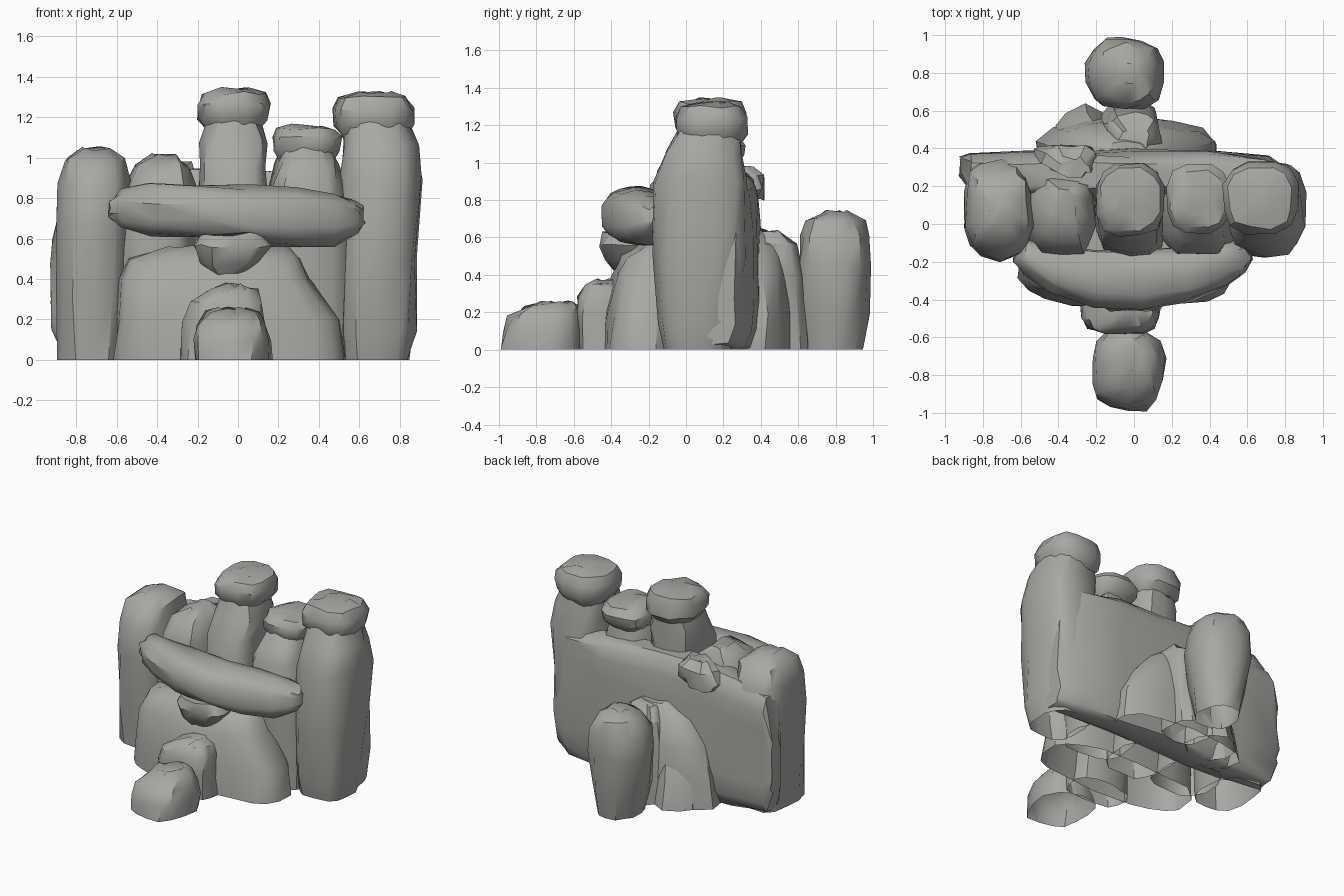
import bpy, math, random
from mathutils import Vector

random.seed(7)

stone = bpy.data.materials.new("stone")
stone.diffuse_color = (0.40, 0.39, 0.37, 1)


def power(v, e):
    return math.copysign(abs(v) ** e, v)


def rock(name, rings, axis='z', sides=14, square=0.7, jitter=0.014, angle=38):
    """Loft rounded-square rings (t, centre a, centre b, radius a, radius b) along an axis."""
    verts, faces = [], []
    for t, ca, cb, ra, rb in rings:
        for i in range(sides):
            q = 2 * math.pi * (i + 0.5) / sides
            a = ca + ra * power(math.cos(q), square)
            b = cb + rb * power(math.sin(q), square)
            p = Vector((a, b, t)) if axis == 'z' else Vector((t, a, b))
            p += Vector([random.uniform(-jitter, jitter) for _ in range(3)])
            if (axis == 'z' and t == 0) or p.z < 0:
                p.z = 0
            verts.append(p)
    for r in range(len(rings) - 1):
        for i in range(sides):
            j = (i + 1) % sides
            faces.append((r * sides + i, r * sides + j, (r + 1) * sides + j, (r + 1) * sides + i))
    if rings[0][0] != 0:  # stones resting on the ground stay open underneath
        faces.append(tuple(reversed(range(sides))))
    faces.append(tuple(range((len(rings) - 1) * sides, len(rings) * sides)))
    mesh = bpy.data.meshes.new(name)
    mesh.from_pydata(verts, [], faces)
    mesh.update()
    mesh.materials.append(stone)
    ob = bpy.data.objects.new(name, mesh)
    bpy.context.collection.objects.link(ob)
    bpy.ops.object.select_all(action='DESELECT')
    ob.select_set(True)
    bpy.context.view_layer.objects.active = ob
    bpy.ops.object.shade_smooth_by_angle(angle=math.radians(angle))
    return ob


def cap(name, x, y, z0, z1, rx, ry):
    """Overhanging rounded stone on top of a tower."""
    h = z1 - z0
    rock(name, [(z0, x, y, rx * 0.72, ry * 0.72), (z0 + h * 0.3, x, y, rx * 0.97, ry * 0.97),
                (z0 + h * 0.65, x, y, rx, ry), (z0 + h * 0.9, x, y, rx * 0.84, ry * 0.84),
                (z1, x, y, rx * 0.4, ry * 0.4)], sides=12, square=0.75, jitter=0.01)


# Outer pillars
rock("left_pillar", [(0, -0.72, 0.08, 0.165, 0.22), (0.3, -0.72, 0.08, 0.185, 0.25),
                     (0.65, -0.715, 0.08, 0.18, 0.27), (0.88, -0.71, 0.08, 0.175, 0.26),
                     (0.99, -0.71, 0.08, 0.145, 0.19), (1.045, -0.71, 0.08, 0.07, 0.09)])
rock("right_pillar", [(0, 0.68, 0.06, 0.17, 0.19), (0.15, 0.69, 0.06, 0.19, 0.21),
                      (0.5, 0.70, 0.08, 0.19, 0.25), (0.9, 0.71, 0.08, 0.20, 0.25),
                      (1.05, 0.70, 0.10, 0.19, 0.21), (1.22, 0.68, 0.13, 0.15, 0.15)])
cap("right_pillar_cap", 0.67, 0.14, 1.09, 1.32, 0.205, 0.195)

# Inner towers
rock("centre_tower", [(0, -0.02, 0.05, 0.20, 0.22), (0.6, -0.02, 0.04, 0.18, 0.24),
                      (0.95, -0.02, 0.06, 0.17, 0.22), (1.08, -0.02, 0.10, 0.165, 0.18),
                      (1.2, -0.02, 0.12, 0.13, 0.15)])
cap("centre_tower_cap", -0.02, 0.13, 1.13, 1.34, 0.185, 0.195)
rock("right_inner_tower", [(0, 0.34, 0.06, 0.22, 0.20), (0.6, 0.34, 0.06, 0.22, 0.23),
                           (0.88, 0.34, 0.06, 0.18, 0.22), (0.98, 0.34, 0.08, 0.15, 0.18),
                           (1.06, 0.34, 0.12, 0.11, 0.14)])
cap("right_inner_cap", 0.34, 0.13, 0.98, 1.16, 0.175, 0.185)
rock("left_inner_tower", [(0, -0.40, 0.06, 0.20, 0.20), (0.55, -0.40, 0.05, 0.19, 0.21),
                          (0.85, -0.38, 0.05, 0.18, 0.21), (0.96, -0.37, 0.07, 0.13, 0.17),
                          (1.01, -0.36, 0.10, 0.06, 0.09)])
rock("left_inner_stone", [(0.80, -0.38, 0.35, 0.10, 0.06), (0.86, -0.36, 0.36, 0.16, 0.07),
                          (0.93, -0.34, 0.34, 0.14, 0.07), (0.97, -0.32, 0.30, 0.08, 0.05)])

# Back wall
rock("back_wall", [(-0.915, 0.30, 0.38, 0.05, 0.22), (-0.86, 0.27, 0.43, 0.10, 0.42),
                   (-0.6, 0.26, 0.45, 0.125, 0.46), (-0.3, 0.26, 0.46, 0.135, 0.48),
                   (0.0, 0.26, 0.46, 0.135, 0.48), (0.4, 0.26, 0.45, 0.13, 0.47),
                   (0.7, 0.23, 0.44, 0.13, 0.45), (0.85, 0.18, 0.45, 0.08, 0.42)],
     axis='x', sides=16, square=0.5)

# Forward-bowed horizontal beam
rock("front_beam", [(-0.63, -0.17, 0.745, 0.03, 0.035), (-0.57, -0.18, 0.75, 0.09, 0.09),
                    (-0.43, -0.23, 0.745, 0.13, 0.125), (-0.2, -0.285, 0.735, 0.155, 0.14),
                    (0.05, -0.29, 0.715, 0.155, 0.15), (0.3, -0.26, 0.705, 0.145, 0.15),
                    (0.48, -0.21, 0.695, 0.12, 0.125), (0.58, -0.18, 0.70, 0.08, 0.08),
                    (0.62, -0.17, 0.71, 0.03, 0.04)], axis='x', square=0.75)

# Front base and stones
rock("front_base", [(0, -0.04, -0.22, 0.57, 0.22), (0.2, -0.05, -0.21, 0.545, 0.22),
                    (0.4, -0.11, -0.19, 0.47, 0.20), (0.5, -0.11, -0.16, 0.43, 0.18),
                    (0.56, -0.06, -0.12, 0.30, 0.14)], sides=18, square=0.65)
rock("under_beam_stone", [(0.42, -0.06, -0.30, 0.08, 0.08), (0.48, -0.04, -0.32, 0.14, 0.11),
                          (0.56, -0.03, -0.34, 0.19, 0.13), (0.62, -0.03, -0.33, 0.16, 0.12)])
rock("front_step", [(0, -0.07, -0.45, 0.21, 0.13), (0.18, -0.07, -0.45, 0.205, 0.14),
                    (0.28, -0.05, -0.45, 0.18, 0.13), (0.34, -0.03, -0.44, 0.13, 0.10),
                    (0.37, -0.02, -0.42, 0.05, 0.05)])
rock("front_boulder", [(0, -0.03, -0.77, 0.195, 0.23), (0.1, -0.03, -0.77, 0.195, 0.22),
                       (0.18, -0.03, -0.75, 0.18, 0.20), (0.23, -0.03, -0.72, 0.13, 0.15),
                       (0.25, -0.03, -0.70, 0.06, 0.09)], square=0.85)

# Back stones
rock("back_base", [(0, -0.03, 0.38, 0.49, 0.19), (0.2, -0.03, 0.38, 0.47, 0.18),
                   (0.4, -0.05, 0.37, 0.38, 0.17), (0.56, -0.06, 0.34, 0.26, 0.16),
                   (0.64, -0.04, 0.31, 0.12, 0.12)], square=0.85)
rock("back_left_wedge", [(0, -0.26, 0.46, 0.17, 0.17), (0.2, -0.24, 0.44, 0.15, 0.14),
                         (0.42, -0.18, 0.38, 0.09, 0.10)], sides=10, square=1.1)
rock("back_neck_stone", [(0, -0.02, 0.52, 0.15, 0.14), (0.4, -0.01, 0.50, 0.15, 0.12),
                         (0.56, 0.0, 0.48, 0.14, 0.11), (0.63, 0.0, 0.44, 0.08, 0.07)])
rock("back_boulder", [(0, -0.04, 0.79, 0.13, 0.15), (0.2, -0.04, 0.79, 0.18, 0.18),
                      (0.45, -0.05, 0.80, 0.21, 0.20), (0.6, -0.05, 0.80, 0.20, 0.19),
                      (0.69, -0.04, 0.80, 0.15, 0.15), (0.735, -0.03, 0.80, 0.06, 0.06)],
     square=0.85)
